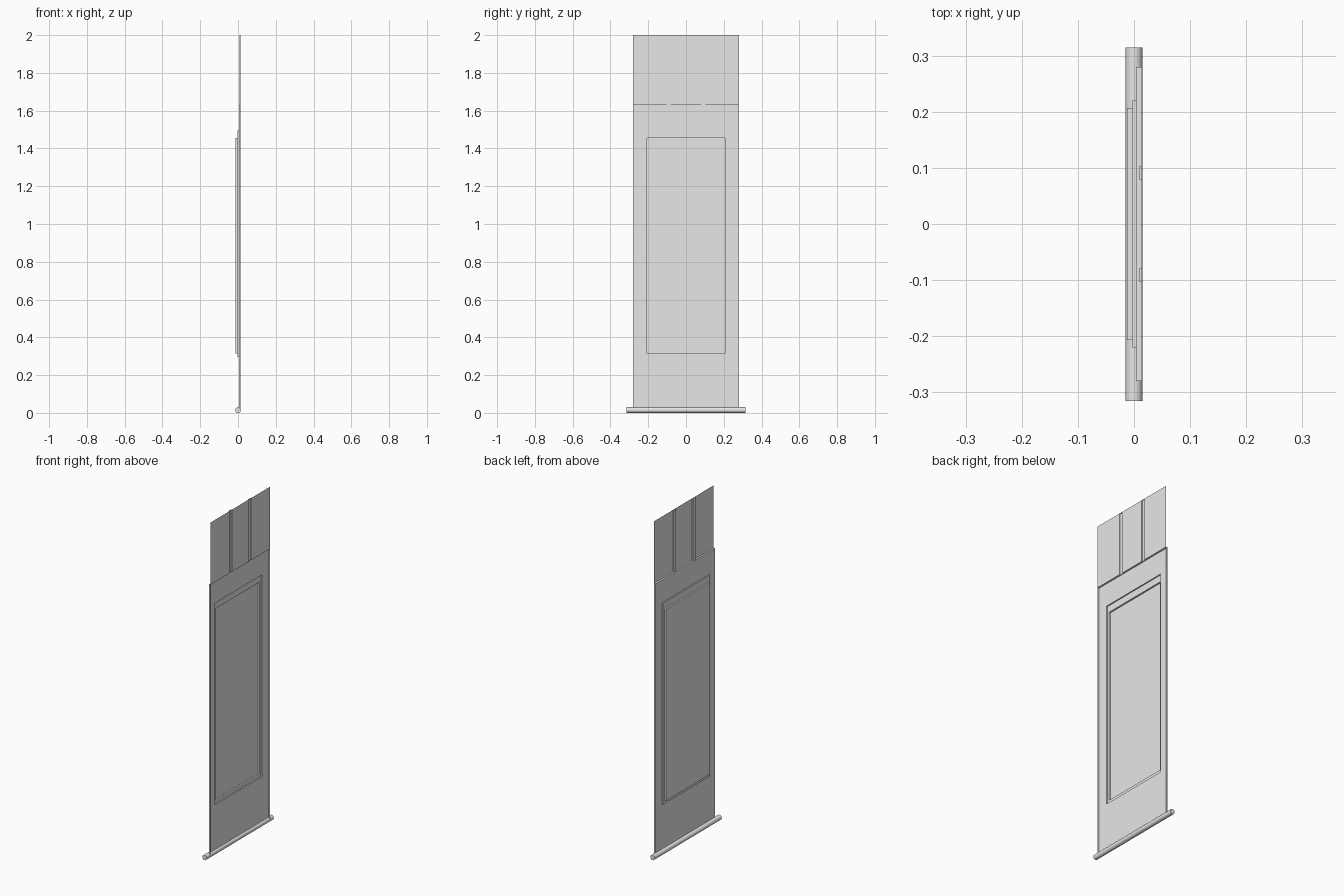
import bpy
import bmesh
from math import pi

if "Cube" in bpy.data.objects:
    bpy.data.objects.remove(bpy.data.objects["Cube"], do_unlink=True)

# One plain grey for everything
grey = bpy.data.materials.new("plain grey")
grey.use_nodes = True
grey.diffuse_color = (0.8, 0.8, 0.8, 1)
grey.node_tree.nodes["Principled BSDF"].inputs["Base Color"].default_value = (0.8, 0.8, 0.8, 1)

# Levels of the embossed sheet along x, all raised towards -x
SHEET = 0.0145
BOTTOM, TOP, HALF_WIDTH = 0.015, 2.0, 0.28

# Raised rectangles: y from, y to, z from, z to, level (later ones win)
PANELS = [
    (-0.1025, -0.079, 1.63, TOP, 0.009),                  # right hanging ribbon
    (0.079, 0.1025, 1.63, TOP, 0.009),                    # left hanging ribbon
    (-HALF_WIDTH, HALF_WIDTH, BOTTOM, 1.63, 0.004),       # scroll body
    (-0.22, 0.22, 0.295, 1.495, -0.003),                  # mount
    (-0.207, 0.207, 0.315, 1.455, -0.0125),               # picture panel
]


def level(y, z):
    x = SHEET
    for y0, y1, z0, z1, raised in PANELS:
        if y0 < y < y1 and z0 < z < z1:
            x = raised
    return x


def finish(bm, name):
    bmesh.ops.remove_doubles(bm, verts=bm.verts, dist=0.0001)
    mesh = bpy.data.meshes.new(name)
    bm.to_mesh(mesh)
    bm.free()
    mesh.materials.append(grey)
    obj = bpy.data.objects.new(name, mesh)
    bpy.context.collection.objects.link(obj)
    return obj


# Embossed hanging sheet, open at the rear
bm = bmesh.new()


def quad(*points):
    bm.faces.new([bm.verts.new(p) for p in points])


ys = sorted({-HALF_WIDTH, HALF_WIDTH} | {v for p in PANELS for v in p[:2]})
zs = sorted({BOTTOM, TOP} | {v for p in PANELS for v in p[2:4]})
ys_out = [ys[0] - 0.1] + ys + [ys[-1] + 0.1]
zs_out = [zs[0] - 0.1] + zs + [zs[-1] + 0.1]


def cell(i, j):
    return level((ys_out[i] + ys_out[i + 1]) / 2, (zs_out[j] + zs_out[j + 1]) / 2)


for i in range(len(ys_out) - 1):
    for j in range(len(zs_out) - 1):
        y0, y1, z0, z1 = ys_out[i], ys_out[i + 1], zs_out[j], zs_out[j + 1]
        x = cell(i, j)
        # Flat face of the cell
        if 0 < i < len(ys) and 0 < j < len(zs):
            quad((x, y0, z0), (x, y0, z1), (x, y1, z1), (x, y1, z0))
        # Walls up to the next cell across and the next cell above
        if i < len(ys) and cell(i + 1, j) != x:
            n = cell(i + 1, j)
            quad((x, y1, z0), (x, y1, z1), (n, y1, z1), (n, y1, z0))
        if j < len(zs) and cell(i, j + 1) != x:
            n = cell(i, j + 1)
            quad((x, y1, z1), (x, y0, z1), (n, y0, z1), (n, y1, z1))
finish(bm, "scroll_sheet")

# Round rod along the bottom edge
bpy.ops.mesh.primitive_cylinder_add(vertices=32, radius=0.015, depth=0.63,
                                    location=(0, 0, 0.015), rotation=(pi / 2, 0, 0))
rod = bpy.context.object
rod.name = "bottom_rod"
rod.data.materials.append(grey)
bpy.ops.object.shade_smooth_by_angle(angle=pi / 6)
